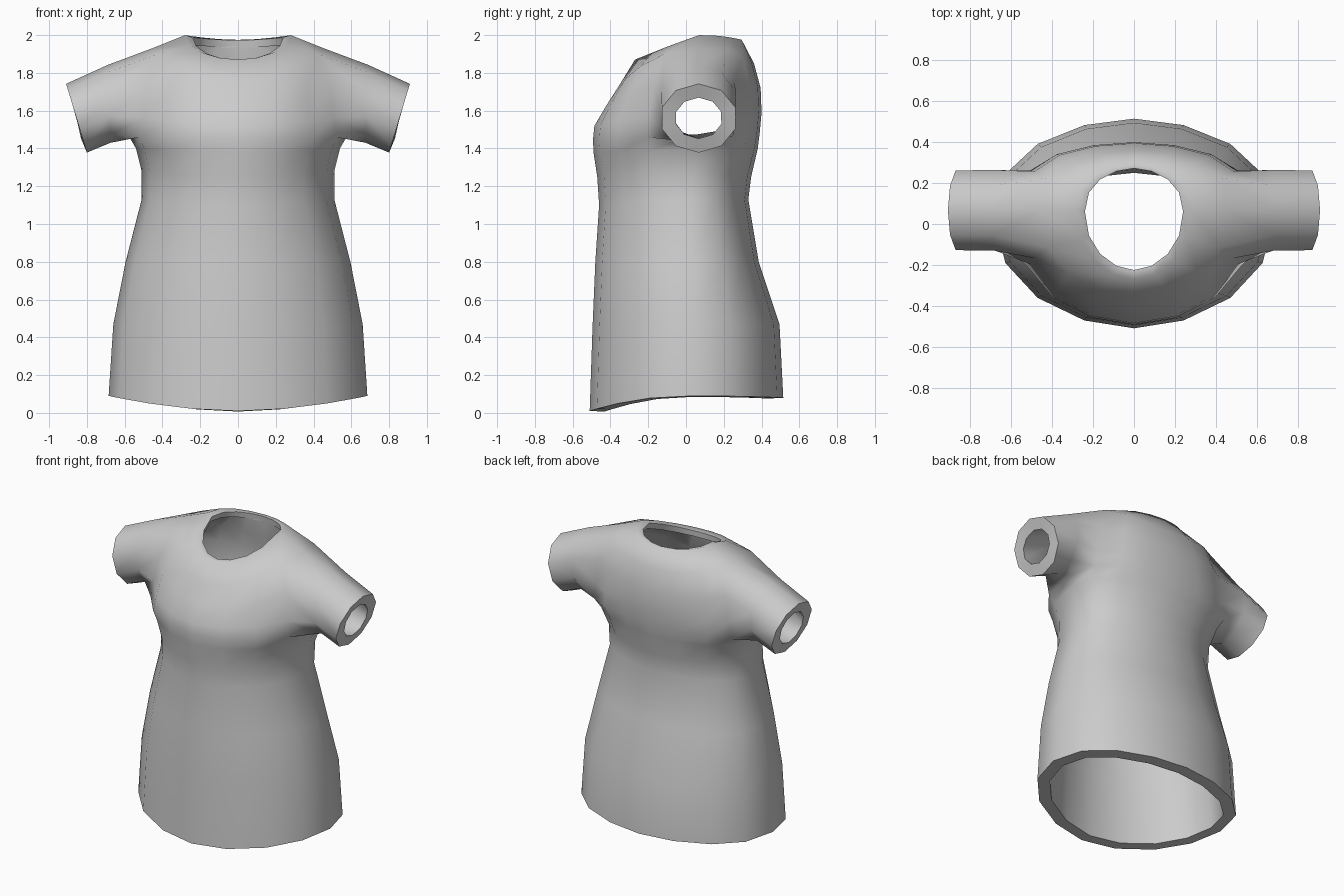
import bpy, bmesh, math

if "Cube" in bpy.data.objects:
    bpy.data.objects.remove(bpy.data.objects["Cube"])

N = 16          # columns around the body; column 0 is +x, 4 back, 8 -x, 12 front

# rows from hem to neck: half width, mid y, front y, back y, side z, front z, back z
ROWS = [
    (0.685, 0.03, -0.51, 0.515, 0.09, 0.01, 0.08),
    (0.66, 0.03, -0.495, 0.495, 0.47, 0.45, 0.47),
    (0.595, 0.03, -0.48, 0.385, 0.80, 0.80, 0.80),
    (0.51, 0.03, -0.46, 0.33, 1.13, 1.10, 1.13),
    (0.51, 0.04, -0.47, 0.345, 1.28, 1.25, 1.25),
    (0.54, 0.05, -0.49, 0.38, 1.40, 1.38, 1.40),
    (0.575, 0.06, -0.492, 0.39, 1.46, 1.45, 1.48),
    (0.55, 0.06, -0.485, 0.40, 1.57, 1.52, 1.59),
    (0.53, 0.06, -0.42, 0.395, 1.75, 1.63, 1.72),
    (0.46, 0.07, -0.35, 0.36, 1.928, 1.74, 1.85),
    (0.28, 0.07, -0.27, 0.295, 2.0, 1.87, 1.975),
    (0.24, 0.06, -0.225, 0.272, 1.988, 1.867, 1.973),
]
ARMPIT, SHOULDER, NECK = 6, 9, 10

# squareness of the front and back halves, per row (lower is squarer)
FRONT_POWER = {5: 0.85, 6: 0.78, 7: 0.78, 8: 0.78, 9: 0.85}
BACK_POWER = {5: 0.7, 6: 0.58, 7: 0.55, 8: 0.55, 9: 0.65}

# sleeve rings: bottom (x, z), top (x, z), half depth, thickness weight below
SLEEVE = [((0.675, 1.43), (0.69, 1.842), 0.207, 0.3),
          ((0.80, 1.378), (0.91, 1.742), 0.205, 1.0)]
SLEEVE_Y = 0.067

bm = bmesh.new()
layer = bm.verts.layers.deform.verify()     # cloth thickness weights


def add_vert(co, weight=1.0):
    v = bm.verts.new(co)
    v[layer][0] = weight
    return v


def body_ring(row, w, ym, yf, yb, zs, zf, zb):
    ring = []
    for k in range(N):
        a = 2 * math.pi * k / N
        s, c = math.sin(a), math.cos(a)
        x = math.copysign(w * abs(c) ** 1.08, c)
        if s > 0:
            y = ym + (yb - ym) * s ** BACK_POWER.get(row, 0.85)
            z = zs + (zb - zs) * s * s
        else:
            drop = 1.0 if row >= NECK else 2.0      # scooped neckline
            y = ym + (yf - ym) * abs(s) ** FRONT_POWER.get(row, 0.93)
            z = zs + (zf - zs) * abs(s) ** drop
        # thinner cloth at the neckline and under the arms
        weight = 0.5 if row >= NECK else 1.0
        if row in (ARMPIT, ARMPIT + 1) and abs(s) < 0.4:
            weight = 0.2
        ring.append(add_vert((x, y, z), weight))
    return ring


# body wall, leaving out the faces over each armhole
rings = [body_ring(i, *r) for i, r in enumerate(ROWS)]
for r in range(len(rings) - 1):
    for k in range(N):
        if ARMPIT <= r < SHOULDER and k in (0, N - 1, N // 2, N // 2 - 1):
            continue
        j = (k + 1) % N
        bm.faces.new((rings[r][k], rings[r][j], rings[r + 1][j], rings[r + 1][k]))

# sleeves grow from the armhole loops
for side, c in ((1, 0), (-1, N // 2)):
    back, front = (c + side) % N, (c - side) % N
    loop = [rings[ARMPIT][c]]
    loop += [rings[r][back] for r in range(ARMPIT, SHOULDER + 1)]
    loop.append(rings[SHOULDER][c])
    loop += [rings[r][front] for r in range(SHOULDER, ARMPIT - 1, -1)]
    n = len(loop)
    for (bx, bz), (tx, tz), depth, under in SLEEVE:
        ring = []
        for i in range(n):
            a = 2 * math.pi * i / n
            t = (1 - math.cos(a)) / 2
            ring.append(add_vert((side * (bx + (tx - bx) * t),
                                  SLEEVE_Y + depth * math.sin(a),
                                  bz + (tz - bz) * t), under + (1 - under) * t))
        for i in range(n):
            j = (i + 1) % n
            bm.faces.new((loop[i], loop[j], ring[j], ring[i]))
        loop = ring

# remove the unused inner armhole vertices and face everything outward
bmesh.ops.delete(bm, geom=[v for v in bm.verts if not v.link_faces], context='VERTS')
bmesh.ops.recalc_face_normals(bm, faces=bm.faces)
hem_front = min(bm.faces, key=lambda f: f.calc_center_median().y)
if hem_front.normal.y > 0:
    bmesh.ops.reverse_faces(bm, faces=bm.faces)

mesh = bpy.data.meshes.new("shirt")
shirt = bpy.data.objects.new("shirt", mesh)
bpy.context.collection.objects.link(shirt)
bm.to_mesh(mesh)
bm.free()
if not shirt.vertex_groups:
    shirt.vertex_groups.new(name="thickness")

fabric = bpy.data.materials.new("grey fabric")
fabric.diffuse_color = (0.6, 0.6, 0.6, 1)
fabric.use_nodes = True
fabric.node_tree.nodes["Principled BSDF"].inputs["Base Color"].default_value = fabric.diffuse_color
mesh.materials.append(fabric)

# cloth thickness inward, then smooth walls with crisp rims
bpy.context.view_layer.objects.active = shirt
shirt.select_set(True)
solid = shirt.modifiers.new("thickness", 'SOLIDIFY')
solid.thickness = 0.08
solid.offset = -1
solid.vertex_group = "thickness"
bpy.ops.object.modifier_apply(modifier=solid.name)
bpy.ops.object.shade_smooth_by_angle(angle=math.radians(72))
